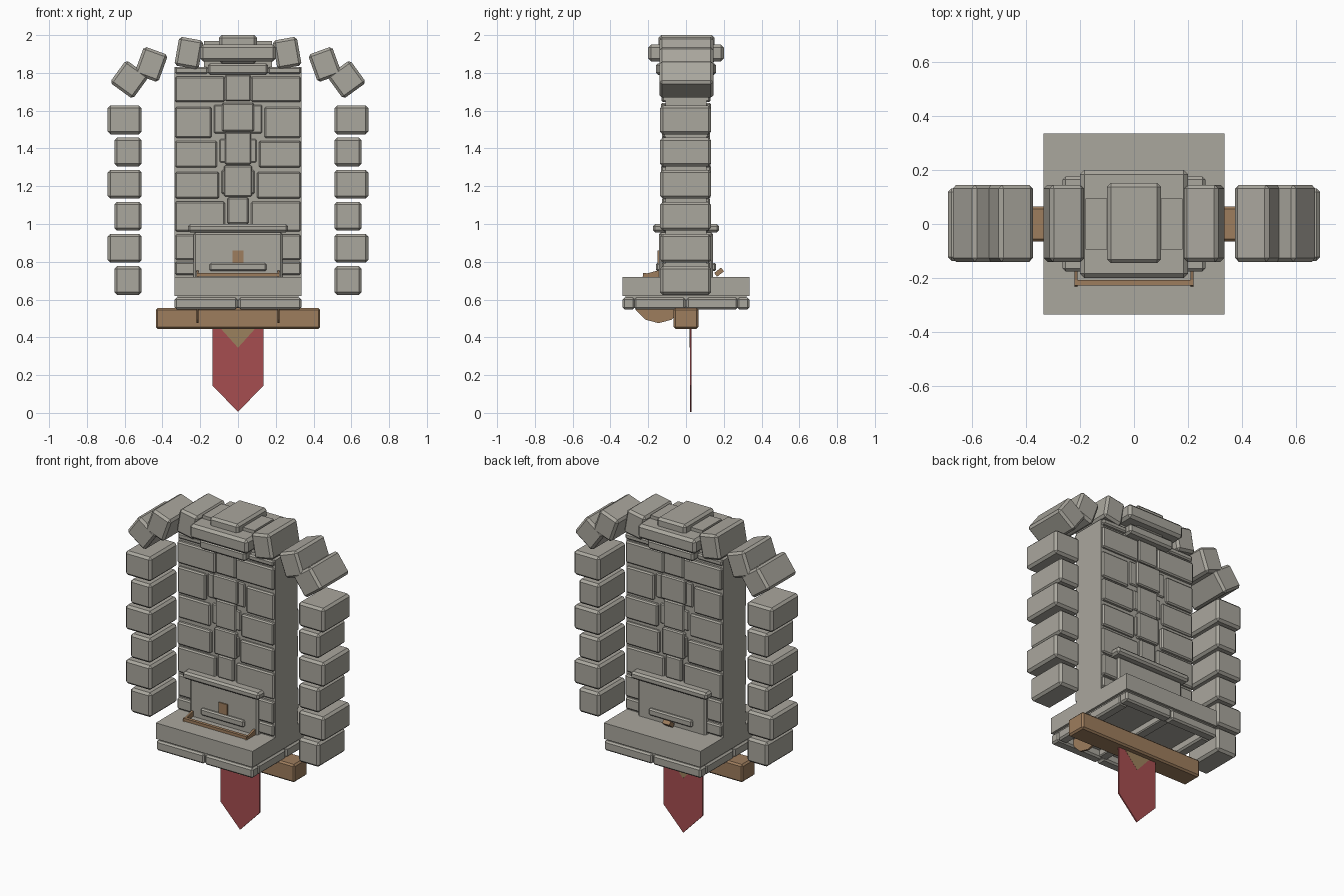
import bpy, bmesh, math
from mathutils import Matrix, Vector

cube = bpy.data.objects.get("Cube")
if cube:
    bpy.data.objects.remove(cube, do_unlink=True)


def material(name, rgb):
    m = bpy.data.materials.new(name)
    m.use_nodes = True
    m.diffuse_color = (*rgb, 1)
    m.node_tree.nodes["Principled BSDF"].inputs["Base Color"].default_value = (*rgb, 1)
    return m


STONE = material("grey stone", (0.40, 0.385, 0.34))
WOOD = material("brown wood", (0.34, 0.205, 0.11))
CLOTH = material("red cloth", (0.38, 0.075, 0.08))
EMBLEM = material("tan emblem", (0.33, 0.22, 0.11))


def finish(name, bm, mat):
    bmesh.ops.recalc_face_normals(bm, faces=bm.faces)
    me = bpy.data.meshes.new(name)
    bm.to_mesh(me)
    bm.free()
    me.materials.append(mat)
    ob = bpy.data.objects.new(name, me)
    bpy.context.collection.objects.link(ob)
    return ob


def box(name, xs, ys, zs, mat=STONE, bevel=0.0, turn=0, axis='Y'):
    """Chamfered box spanning three ranges, turned about its centre."""
    size = [r[1] - r[0] for r in (xs, ys, zs)]
    centre = Vector([(r[1] + r[0]) / 2 for r in (xs, ys, zs)])
    bm = bmesh.new()
    bmesh.ops.create_cube(bm, size=1, matrix=Matrix.Diagonal((*size, 1)))
    if bevel:
        bmesh.ops.bevel(bm, geom=bm.edges[:], offset=bevel, segments=1, affect='EDGES')
    bm.transform(Matrix.Translation(centre) @ Matrix.Rotation(math.radians(turn), 4, axis))
    return finish(name, bm, mat)


def span(c, half):
    return (c - half, c + half)


def both(half):
    return (-half, half)


def flip(r, s):
    return tuple(sorted((r[0] * s, r[1] * s)))


def plate(name, points, y, thick, mat):
    """Thin upright plate from an x-z outline."""
    bm = bmesh.new()
    face = bm.faces.new([bm.verts.new((x, y - thick / 2, z)) for x, z in points])
    ext = bmesh.ops.extrude_face_region(bm, geom=[face])
    new = [v for v in ext["geom"] if isinstance(v, bmesh.types.BMVert)]
    bmesh.ops.translate(bm, verts=new, vec=(0, thick, 0))
    return finish(name, bm, mat)


# Wall core and the filling beneath the keystone
box("wall_core", both(0.335), both(0.108), (0.62, 1.83))
box("arch_filling", both(0.18), both(0.095), (1.8, 1.97))

# Masonry courses on both faces: bottom, top, inner edge of the side brick
courses = [(0.73, 0.80, 0.20), (0.81, 0.945, 0.20), (0.96, 1.12, 0.07),
           (1.135, 1.275, 0.10), (1.30, 1.44, 0.11), (1.455, 1.62, 0.14),
           (1.645, 1.78, 0.07), (1.795, 1.83, 0.16)]
pillar = [(1.0, 1.14), (1.145, 1.31), (1.315, 1.485), (1.49, 1.64), (1.65, 1.79)]
for face, side in (("front", -1), ("back", 1)):
    for i, (lo, hi, inner) in enumerate(courses):
        for s in (-1, 1):
            depth = 0.122 + 0.004 * ((i + s) % 3)
            box(f"{face}_brick", flip((inner, 0.333), s), flip((0.1, depth), side),
                (lo, hi), bevel=0.008)
            if 0.08 < inner < 0.18:
                box(f"{face}_small_brick", flip((0.06, inner - 0.012), s),
                    flip((0.1, 0.118), side), (lo + 0.025, hi + 0.01), bevel=0.006)
    for i, (lo, hi) in enumerate(pillar):
        half = (0.055, 0.075, 0.07, 0.085, 0.068)[i]
        box(f"{face}_pillar_block", both(half), flip((0.1, 0.126 + 0.006 * (i % 2)), side),
            (lo, hi), bevel=0.007)
    box(f"{face}_handle", both(0.15), flip((0.13, 0.16), side), (0.75, 0.793), bevel=0.008)

# Floating side columns and arch stones
for name, s in (("left", 1), ("right", -1)):
    for i in range(6):
        z = 0.625 + 0.17 * i
        outer = 0.69 if i % 2 else 0.655
        box(f"{name}_column_block", flip((0.51, outer), s), (-0.137, 0.132),
            (z, z + 0.152), bevel=0.014)
    for x, z, w, h, turn in ((0.575, 1.765, 0.15, 0.148, 36),
                             (0.46, 1.845, 0.135, 0.155, 20),
                             (0.26, 1.905, 0.13, 0.155, 10)):
        box(f"{name}_arch_stone", span(s * x, w / 2), (-0.14, 0.145),
            span(z, h / 2), bevel=0.014, turn=-s * turn)

# Keystone and lintels
box("keystone", both(0.1), (-0.145, 0.152), (1.85, 2.0), bevel=0.014)
box("upper_lintel", both(0.2), both(0.2), (1.86, 1.95), bevel=0.016)
box("lower_lintel", both(0.16), both(0.16), (1.79, 1.85), bevel=0.012)

# Chest with its ledge
box("chest", both(0.235), both(0.143), (0.7, 0.955), bevel=0.01)
box("chest_ledge", both(0.265), both(0.176), (0.955, 1.0), bevel=0.012)
box("front_plaque", both(0.03), (-0.15, -0.14), (0.79, 0.86), WOOD)
box("back_lever", both(0.025), (0.152, 0.198), span(0.745, 0.0125), WOOD, turn=38, axis='X')

# Square base: slab, recessed core and split trim around the underside
box("base_slab", both(0.335), both(0.335), (0.62, 0.72))
box("base_core", both(0.32), both(0.32), (0.595, 0.625))
for s in (-1, 1):
    for t in (-1, 1):
        box("base_trim_long", flip((0.003, 0.335), t), flip((0.27, 0.335), s),
            (0.548, 0.61), bevel=0.01)
        box("base_trim_side", flip((0.27, 0.335), s), flip((0.003, 0.275), t),
            (0.548, 0.61), bevel=0.01)
box("base_rib", both(0.03), both(0.28), (0.555, 0.6), bevel=0.006)

# Timber beam
box("timber_beam", both(0.435), both(0.065), (0.445, 0.556), WOOD, bevel=0.01)

# Thin side discs joined by a rail
for name, s in (("left", 1), ("right", -1)):
    bm = bmesh.new()
    bmesh.ops.create_cone(bm, cap_ends=True, segments=12, radius1=0.14, radius2=0.14, depth=0.012)
    bm.transform(Matrix.Translation((s * 0.215, -0.145, 0.615)) @ Matrix.Rotation(math.pi / 2, 4, 'Y'))
    finish(f"{name}_disc", bm, WOOD)
box("disc_rail", both(0.22), (-0.228, -0.208), (0.722, 0.74), WOOD)

# Hanging banner with a diamond emblem on each face
plate("banner", [(-0.135, 0.5), (-0.135, 0.145), (0, 0.005), (0.135, 0.145), (0.135, 0.5)],
      0.024, 0.008, CLOTH)
plate("banner_emblem", [(-0.09, 0.445), (0, 0.345), (0.09, 0.445), (0, 0.545)],
      0.024, 0.0095, EMBLEM)
